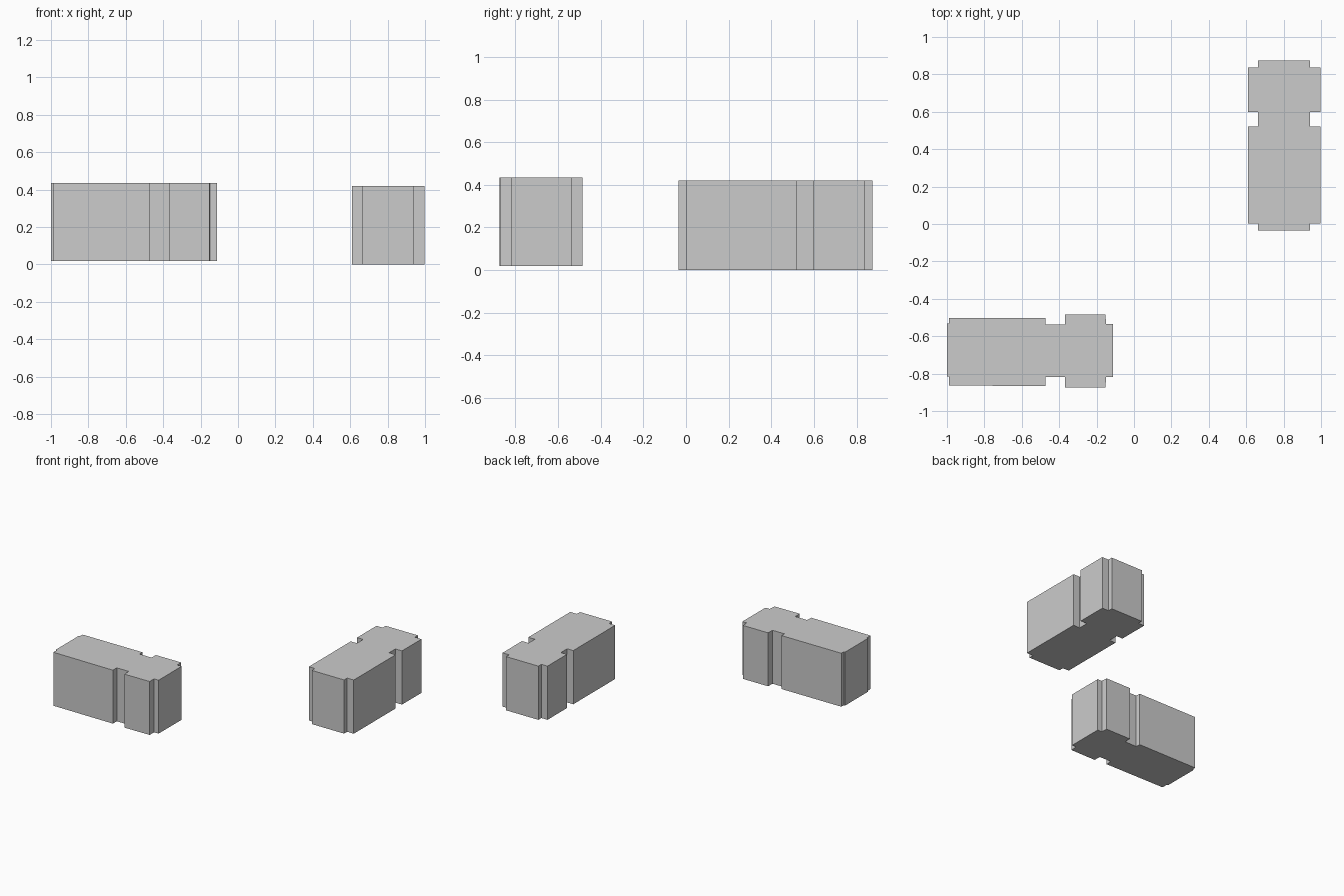
import bpy, bmesh

if "Cube" in bpy.data.objects:
    bpy.data.objects.remove(bpy.data.objects["Cube"])


def prism(name, outline, z0, z1):
    """Extrude a flat outline straight up into a closed solid."""
    bm = bmesh.new()
    face = bm.faces.new([bm.verts.new((x, y, z0)) for x, y in outline])
    top = bmesh.ops.extrude_face_region(bm, geom=[face], use_keep_orig=True)["geom"]
    for v in top:
        if isinstance(v, bmesh.types.BMVert):
            v.co.z = z1
    bmesh.ops.recalc_face_normals(bm, faces=bm.faces)
    mesh = bpy.data.meshes.new(name)
    bm.to_mesh(mesh)
    bm.free()
    obj = bpy.data.objects.new(name, mesh)
    bpy.context.collection.objects.link(obj)
    return obj


def stepped(stations):
    """Outline from (position, low side, high side) stations along a length."""
    return [(p, lo) for p, lo, hi in stations] + [(p, hi) for p, lo, hi in reversed(stations)]


# Block lying along x: end tab, long body, neck, short body, end tab
left = [(-1.0, -0.815, -0.533), (-0.99, -0.815, -0.533),
        (-0.989, -0.863, -0.502), (-0.474, -0.867, -0.502),
        (-0.472, -0.819, -0.538), (-0.370, -0.819, -0.538),
        (-0.369, -0.875, -0.485), (-0.152, -0.873, -0.485),
        (-0.150, -0.819, -0.535), (-0.112, -0.819, -0.535)]
prism("left_block", stepped(left), 0.018, 0.435)

# Block lying along y: same idea, turned a quarter
wide, narrow = (0.609, 0.997), (0.662, 0.94)
ys = [-0.035, 0.003, 0.52, 0.598, 0.838, 0.875]
right = []
for i in range(5):
    lo, hi = wide if i % 2 else narrow
    right += [(ys[i], lo, hi), (ys[i + 1], lo, hi)]
prism("right_block", [(x, y) for y, x in stepped(right)], 0.0, 0.419)
